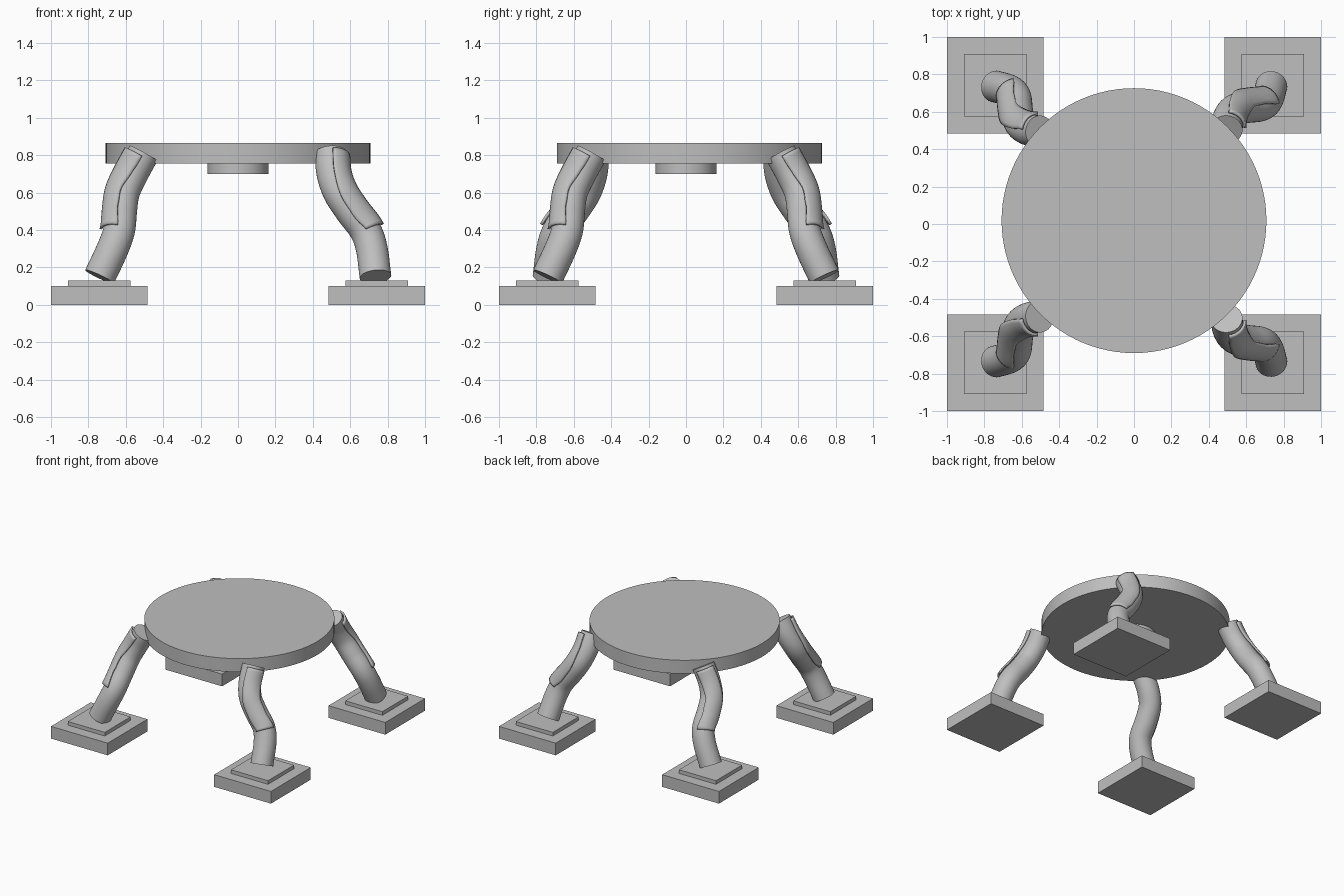
import bpy, bmesh, math
from mathutils import Vector

cube = bpy.data.objects.get("Cube")
if cube:
    bpy.data.objects.remove(cube, do_unlink=True)

grey = bpy.data.materials.new("plain grey")
grey.use_nodes = True
colour = (0.52, 0.52, 0.52, 1)
grey.diffuse_color = colour
grey.node_tree.nodes["Principled BSDF"].inputs["Base Color"].default_value = colour


def finish(name, bm, smooth=False):
    bmesh.ops.recalc_face_normals(bm, faces=bm.faces)
    mesh = bpy.data.meshes.new(name)
    bm.to_mesh(mesh)
    bm.free()
    mesh.materials.append(grey)
    obj = bpy.data.objects.new(name, mesh)
    bpy.context.collection.objects.link(obj)
    if smooth:
        bpy.ops.object.select_all(action="DESELECT")
        obj.select_set(True)
        bpy.context.view_layer.objects.active = obj
        bpy.ops.object.shade_smooth_by_angle(angle=math.radians(40))
    return obj


def box(name, x, y, size, low, high):
    bm = bmesh.new()
    bmesh.ops.create_cube(bm, size=1)
    for v in bm.verts:
        v.co = Vector((x + v.co.x * size, y + v.co.y * size,
                       low + (v.co.z + 0.5) * (high - low)))
    finish(name, bm)


def disc(name, y, radius, low, high, sides):
    bm = bmesh.new()
    bmesh.ops.create_cone(bm, cap_ends=True, segments=sides, radius1=radius,
                          radius2=radius, depth=high - low)
    bmesh.ops.translate(bm, verts=bm.verts, vec=(0, y, (low + high) / 2))
    finish(name, bm, True)


def smooth_path(points, steps=6):
    """Catmull-Rom curve through the points."""
    p = [Vector(q) for q in points]
    p = [2 * p[0] - p[1]] + p + [2 * p[-1] - p[-2]]
    path = []
    for a, b, c, d in zip(p, p[1:], p[2:], p[3:]):
        for i in range(steps):
            t = i / steps
            path.append(0.5 * (2 * b + (c - a) * t + (2 * a - 5 * b + 4 * c - d) * t**2
                               + (3 * b - a - 3 * c + d) * t**3))
    return path + [p[-2]]


def sweep(bm, path, outward, radius, angles, closed):
    """Skin an arc or a full circle along the path."""
    rings = []
    for i, centre in enumerate(path):
        tangent = (path[min(i + 1, len(path) - 1)] - path[max(i - 1, 0)]).normalized()
        u = (outward - tangent * outward.dot(tangent)).normalized()
        w = tangent.cross(u)
        rings.append([bm.verts.new(centre + radius * (u * math.cos(a) + w * math.sin(a)))
                      for a in angles])
    n = len(angles)
    for r, s in zip(rings, rings[1:]):
        for j in range(n if closed else n - 1):
            k = (j + 1) % n
            bm.faces.new((r[j], r[k], s[k], s[j]))
    if closed:
        bm.faces.new(rings[0])
        bm.faces.new(rings[-1])


# Winding centre line of the front left leg, top to bottom
LEG = [(0.495, -0.505, 0.81), (0.505, -0.565, 0.70), (0.54, -0.61, 0.60),
       (0.605, -0.625, 0.50), (0.68, -0.635, 0.40), (0.715, -0.67, 0.30),
       (0.735, -0.74, 0.15)]
CIRCLE = [math.tau * i / 32 for i in range(32)]
ARC = [math.radians(-42 + 84 * i / 8) for i in range(9)]

corners = {
    "front_left": lambda x, y: (x, y),
    "back_left": lambda x, y: (x, -y),
    "front_right": lambda x, y: (y, -x),
    "back_right": lambda x, y: (y, x),
}

for corner, place in corners.items():
    sx, sy = place(1, -1)
    outward = Vector((sx, sy, 0)).normalized()
    path = smooth_path([(*place(x, y), z) for x, y, z in LEG])

    # Square foot with a thin raised plate
    box(corner + "_foot", sx * 0.742, sy * 0.742, 0.516, 0, 0.10)
    box(corner + "_foot_plate", sx * 0.742, sy * 0.742, 0.336, 0.10, 0.13)

    # Round winding leg
    bm = bmesh.new()
    sweep(bm, path, outward, 0.085, CIRCLE, True)
    finish(corner + "_leg", bm, True)

    # Thin shell hugging the outer side of the leg
    bm = bmesh.new()
    upper = [p for p in path[1:] if p.z > 0.37]
    sweep(bm, upper, outward, 0.097, ARC, False)
    # Level the lower edge and point the normals outward
    for v in bm.verts:
        v.co.z = max(v.co.z, 0.355)
    shell = finish(corner + "_leg_shell", bm, True)
    thick = shell.modifiers.new("Thickness", "SOLIDIFY")
    thick.thickness = 0.014
    thick.offset = 0

# Round top and the small hub beneath it
disc("table_top", 0.018, 0.708, 0.755, 0.865, 96)
disc("hub", 0, 0.163, 0.70, 0.757, 48)
